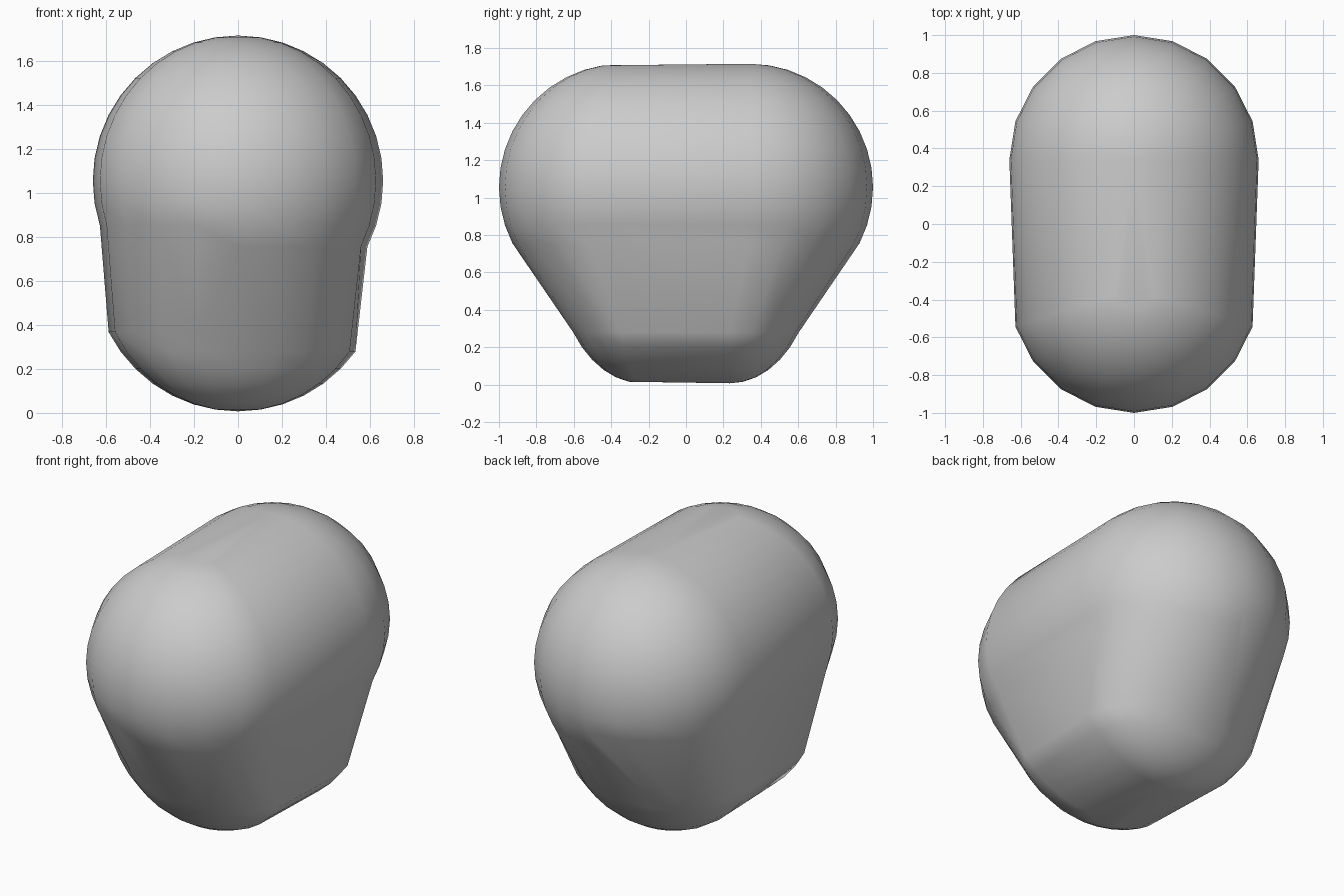
import bpy, bmesh, math

if "Cube" in bpy.data.objects:
    bpy.data.objects.remove(bpy.data.objects["Cube"])

R = 0.66          # sphere radius
HALF = 0.34       # half of the straight length along y
TOP_Z = 1.055     # centre height of the upper part
DROP = 0.388      # how far the underside is pulled down
TAPER = 0.69      # underside narrowing along y

# Rounded body: a sphere split lengthwise, with its underside pulled down and narrowed
bm = bmesh.new()
bmesh.ops.create_uvsphere(bm, u_segments=20, v_segments=20, radius=R)
for v in bm.verts:
    x, y, z = v.co
    # the left half is pulled down from one ring higher
    limit = 22.5 if x < -0.01 else 31.5
    lowered = z < -R * math.sin(math.radians(limit))
    y += HALF if y > -0.001 else -HALF
    if lowered:
        y *= TAPER
        z -= DROP
    v.co = (x, y, z + TOP_Z)
bmesh.ops.recalc_face_normals(bm, faces=bm.faces)
for f in bm.faces:
    f.smooth = True

mesh = bpy.data.meshes.new("rounded_body")
bm.to_mesh(mesh)
bm.free()
body = bpy.data.objects.new("rounded_body", mesh)
bpy.context.collection.objects.link(body)
